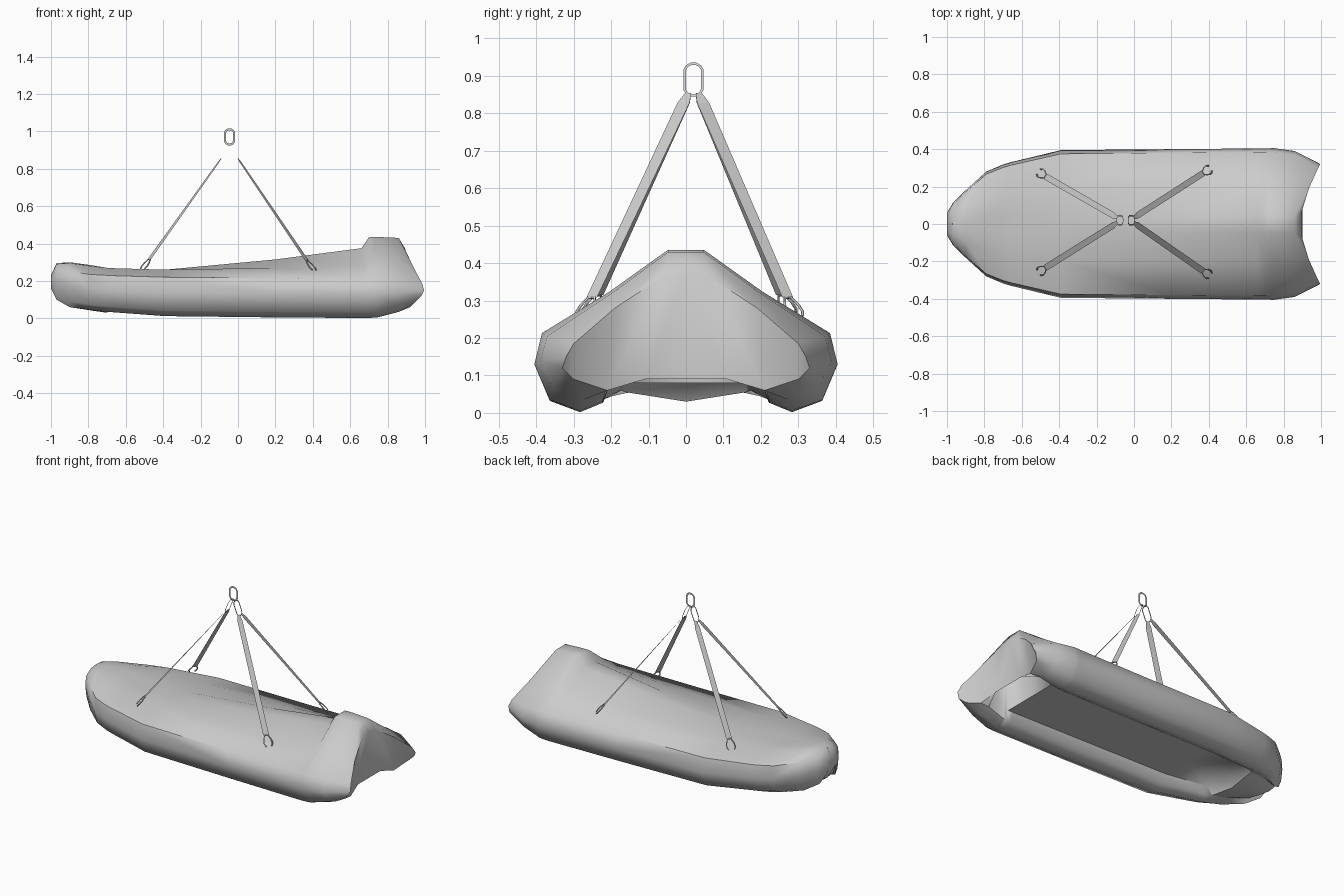
import bpy, bmesh, math
from mathutils import Vector

if "Cube" in bpy.data.objects:
    bpy.data.objects.remove(bpy.data.objects["Cube"], do_unlink=True)

grey = bpy.data.materials.new("plain_grey")
grey.use_nodes = True
grey.diffuse_color = (0.6, 0.6, 0.6, 1)
grey.node_tree.nodes["Principled BSDF"].inputs["Base Color"].default_value = (0.6, 0.6, 0.6, 1)


def finish(name, bm, smooth=None):
    mesh = bpy.data.meshes.new(name)
    bm.to_mesh(mesh)
    bm.free()
    obj = bpy.data.objects.new(name, mesh)
    bpy.context.collection.objects.link(obj)
    mesh.materials.append(grey)
    if smooth:
        bpy.ops.object.select_all(action="DESELECT")
        obj.select_set(True)
        bpy.context.view_layer.objects.active = obj
        bpy.ops.object.shade_smooth_by_angle(angle=math.radians(smooth))


# Half section of the covered hull, from crown around the tube to the floor
def section(x, w, crown, mid, shoulder, base, floor):
    profile = [(0, crown), (.12 * w, crown), (.5 * w, mid), (.95 * w, shoulder),
               (w, .4 * base + .6 * shoulder), (.9 * w, base + .03), (.7 * w, base),
               (.55 * w, base + .025), (.5 * w, max(floor, base + .02)), (0, floor)]
    return [Vector((x, y, z)) for y, z in profile]


# Stations: x, half width, crown, mid, shoulder, base, floor
stations = [
    (-1, .06, .23, .23, .22, .16, .16),
    (-.97, .11, .295, .29, .26, .10, .11),
    (-.9, .18, .30, .295, .25, .06, .06),
    (-.79, .28, .285, .28, .235, .045, .043),
    (-.70, .318, .27, .27, .23, .035, .03),
    (-.66, .33, .268, .268, .228, .032, .10),
    (-.39, .395, .26, .26, .22, .012, .092),
    (.2, .40, .315, .27, .215, .005, .085),
    (.66, .404, .375, .29, .213, .002, .08),
    (.70, .404, .435, .318, .213, .002, .08),
    (.73, .405, .435, .322, .213, .004, .08),
    (.75, .405, .435, .325, .213, .006, .29),
    (.86, .390, .43, .322, .205, .035, .29),
]
rings = [section(*s) for s in stations]
# Stern: tubes run out to pointed cones, with a notch between them
rings.append([Vector(p) for p in [
    (.895, 0, .37), (.895, .06, .365), (.935, .19, .28), (.985, .30, .185), (.995, .32, .15),
    (.98, .33, .12), (.95, .30, .09), (.92, .21, .06), (.90, .11, .09), (.90, 0, .09)]])

bm = bmesh.new()
for side in (1, -1):
    grid = [[bm.verts.new((p.x, p.y * side, p.z)) for p in ring] for ring in rings]
    for a, b in zip(grid, grid[1:]):
        for i in range(len(a) - 1):
            bm.faces.new((a[i], a[i + 1], b[i + 1], b[i]))
    for ring in (grid[0], grid[-1]):
        for i in range(4):
            bm.faces.new((ring[i], ring[i + 1], ring[8 - i], ring[9 - i]))
bmesh.ops.remove_doubles(bm, verts=bm.verts, dist=.0005)
bmesh.ops.recalc_face_normals(bm, faces=bm.faces)
finish("covered_boat_hull", bm, 60)


# Flat rounded ring lying in the plane of two directions
def flat_link(name, centre, long_dir, wide_dir, half_len, half_wid, band):
    bm = bmesh.new()
    long_dir, wide_dir = long_dir.normalized(), wide_dir.normalized()
    loops = []
    for inset in (0, band):
        r = half_wid - inset
        loop = []
        for k in range(12):
            a = 2 * math.pi * (k + .5) / 12
            shift = math.copysign(half_len - half_wid, math.sin(a))
            loop.append(bm.verts.new(centre + wide_dir * r * math.cos(a)
                                     + long_dir * (r * math.sin(a) + shift)))
        loops.append(loop)
    for k in range(12):
        n = (k + 1) % 12
        bm.faces.new((loops[0][k], loops[0][n], loops[1][n], loops[1][k]))
    finish(name, bm)


Y, Z = Vector((0, 1, 0)), Vector((0, 0, 1))
flat_link("lifting_ring", Vector((-.045, .02, .97)), Z, Vector((1, 0, 0)), .047, .031, .011)
for name, x, lean in (("bow_link", -.075, .4), ("stern_link", -.015, -.4)):
    flat_link(name, Vector((x, .02, .89)), Vector((lean, 0, 1)), Y, .05, .028, .007)


def level_across(run):
    return Vector((-run.y, run.x, 0)).normalized()


# Lifting strap: a flat ribbon with a pointed upper end, twisted to meet its shackle
def strap(name, top, bottom, half):
    bm = bmesh.new()
    turn = level_across(bottom - top)
    if turn.y < 0:
        turn.negate()
    upper = (Y + turn).normalized()
    rows = [(top, upper * .5 * half), (top.lerp(bottom, .05), upper * half), (bottom, turn * half)]
    edges = [[bm.verts.new(p + offset * s) for s in (-1, 1)] for p, offset in rows]
    for a, b in zip(edges, edges[1:]):
        bm.faces.new((a[0], a[1], b[1], b[0]))
    finish(name, bm)


# Shackle: a bent rod opening towards the hull
def shackle(name, top, foot):
    run = foot - top
    across = level_across(run)
    curve = bpy.data.curves.new(name, "CURVE")
    curve.dimensions = "3D"
    curve.bevel_depth = .004
    curve.bevel_resolution = 0
    curve.use_fill_caps = True
    shape = [(-.016, 1), (-.025, .75), (-.022, .4), (-.01, 0),
             (.01, 0), (.022, .4), (.025, .75), (.016, 1)]
    line = curve.splines.new("POLY")
    line.points.add(len(shape) - 1)
    for point, (s, t) in zip(line.points, shape):
        point.co = (*(top + across * s + run * t), 1)
    obj = bpy.data.objects.new(name, curve)
    bpy.context.collection.objects.link(obj)
    curve.materials.append(grey)


for end, top_x, low_x, foot_x, reach, low_z in (
        ("bow", -.09, -.475, -.51, .245, .315), ("stern", 0, .37, .408, .262, .308)):
    for label, side in (("left", 1), ("right", -1)):
        top = Vector((top_x, .02 + side * .014, .855))
        low = Vector((low_x, .01 + side * reach, low_z))
        foot = Vector((foot_x, .01 + side * (reach + .025), low_z - .05))
        strap(f"{end}_{label}_strap", top, low, .017)
        shackle(f"{end}_{label}_shackle", low, foot)
